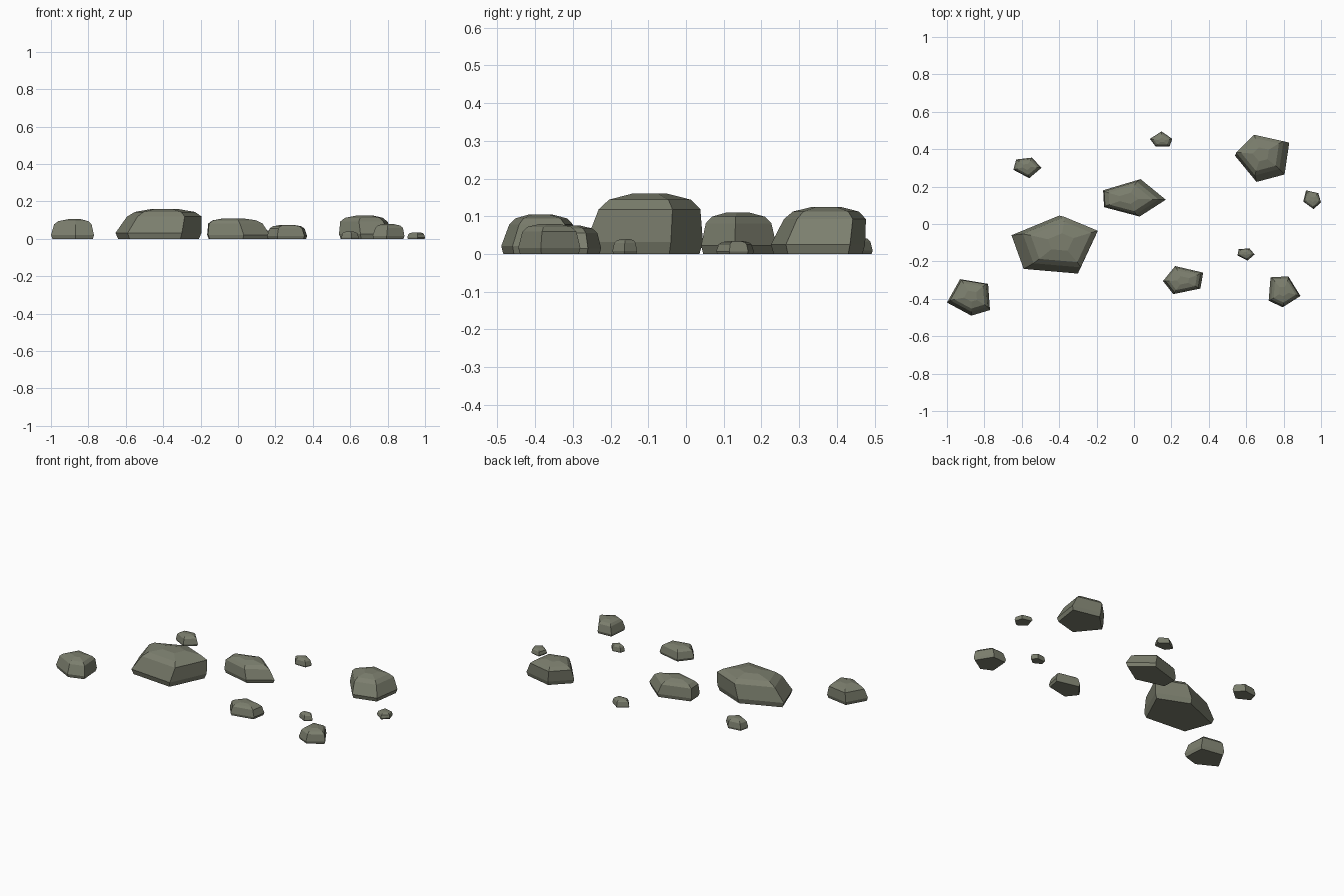
import bpy
import bmesh
from mathutils import Vector

default = bpy.data.objects.get("Cube")
if default:
    bpy.data.objects.remove(default)

stone = bpy.data.materials.new("moss_grey_stone")
COLOUR = (0.2, 0.21, 0.155, 1)
stone.diffuse_color = COLOUR
stone.use_nodes = True
bsdf = stone.node_tree.nodes["Principled BSDF"]
bsdf.inputs["Base Color"].default_value = COLOUR
bsdf.inputs["Roughness"].default_value = 0.9

# Shared rock profile: outline scale, height fraction, share of the lean
PROFILE = [(0.94, 0, 0), (1, 0.2, 0), (0.87, 0.74, 0.9), (0.7, 0.9, 1), (0.3, 1, 1)]


def rock(name, height, lean, outline):
    """Loft a five-sided outline into a faceted stone leaning towards one side."""
    points = [Vector((x, y, 0)) for x, y in outline]
    centre = sum(points, Vector()) / len(points)
    bm = bmesh.new()
    rings = []
    for scale, level, share in PROFILE:
        offset = centre + Vector((lean[0], lean[1], 0)) * share
        offset.z = height * level
        rings.append([bm.verts.new(offset + (p - centre) * scale) for p in points])
    count = len(points)
    for low, high in zip(rings, rings[1:]):
        for i in range(count):
            j = (i + 1) % count
            bm.faces.new((low[i], low[j], high[j], high[i]))
    bm.faces.new(rings[0])
    bm.faces.new(rings[-1])
    bmesh.ops.recalc_face_normals(bm, faces=bm.faces)
    mesh = bpy.data.meshes.new(name)
    bm.to_mesh(mesh)
    bm.free()
    mesh.materials.append(stone)
    bpy.context.collection.objects.link(bpy.data.objects.new(name, mesh))


# Large stones
rock("largest_stone", 0.16, (0.035, 0.015),
     [(-.655, -.06), (-.4, .045), (-.195, -.04), (-.3, -.265), (-.59, -.24)])
rock("back_left_stone", 0.125, (-0.015, 0.02),
     [(.65, .475), (.83, .435), (.805, .265), (.655, .225), (.54, .365)])
rock("middle_stone", 0.11, (-0.015, 0),
     [(-.165, .18), (.035, .24), (.17, .13), (.03, .04), (-.16, .09)])
rock("front_right_stone", 0.105, (0, 0.01),
     [(-.93, -.295), (-.78, -.32), (-.77, -.46), (-.87, -.49), (-1, -.42)])

# Medium stones
rock("front_left_stone", 0.08, (0.005, 0),
     [(.73, -.285), (.825, -.28), (.89, -.385), (.795, -.445), (.72, -.41)])
rock("front_middle_stone", 0.075, (0, 0),
     [(.22, -.225), (.37, -.26), (.355, -.345), (.21, -.375), (.155, -.305)])

# Pebbles
rock("back_right_pebble", 0.06, (0, 0),
     [(-.63, .345), (-.545, .355), (-.495, .3), (-.56, .245), (-.645, .29)])
rock("back_pebble", 0.045, (0, 0),
     [(.085, .455), (.147, .495), (.205, .455), (.19, .415), (.115, .415)])
rock("far_left_pebble", 0.035, (0, 0),
     [(.92, .18), (.985, .165), (1, .115), (.96, .08), (.905, .12)])
rock("tiny_pebble", 0.04, (0, 0),
     [(.56, -.135), (.617, -.13), (.645, -.163), (.607, -.195), (.553, -.168)])
